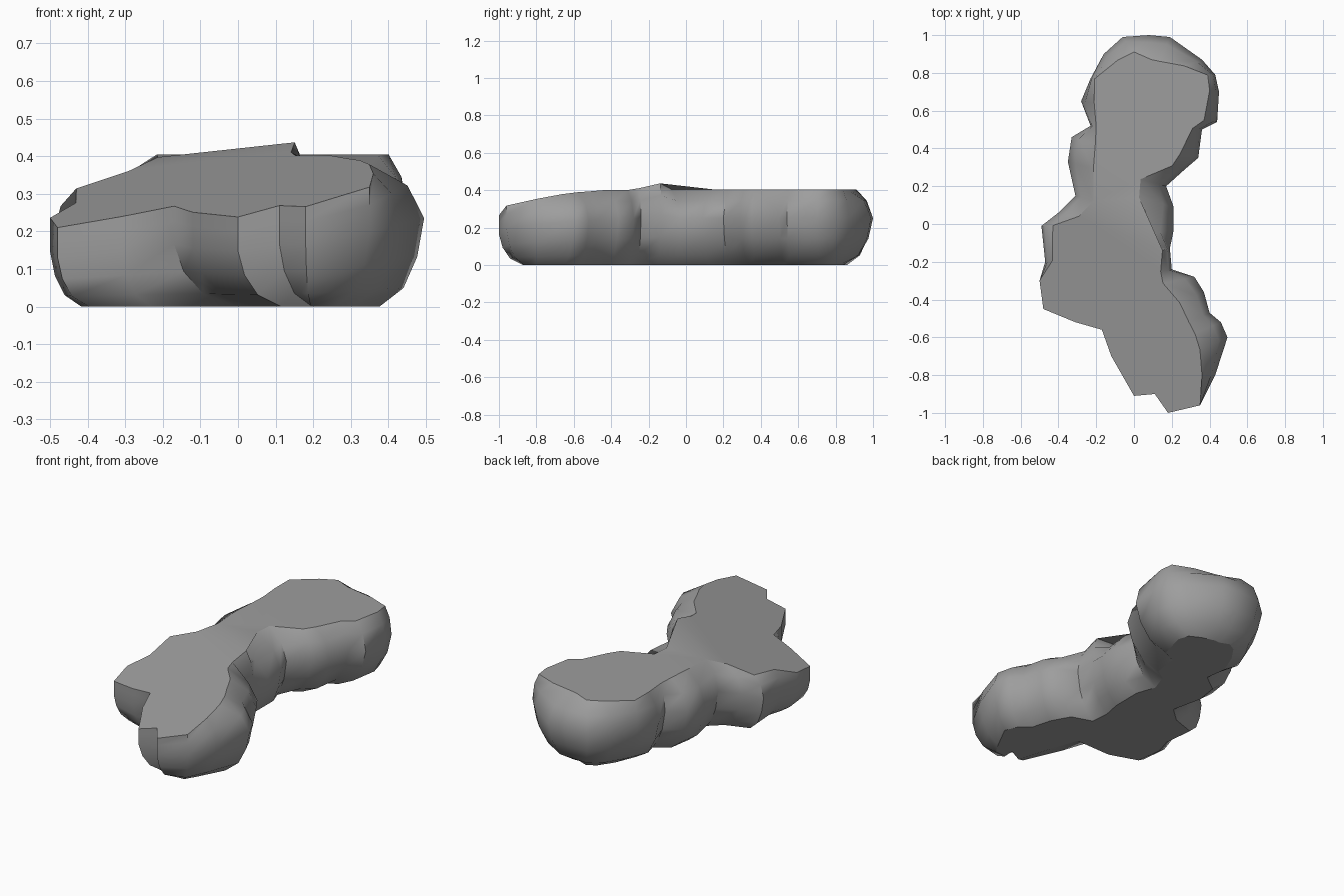
import bpy, bmesh, math
from mathutils import Vector
from mathutils.geometry import intersect_point_line

if "Cube" in bpy.data.objects:
    bpy.data.objects.remove(bpy.data.objects["Cube"])

# Plan outline, counter-clockwise from the front tip: x, y, inset of the top rim
OUTLINE = [
    (.18, -1, 0), (.35, -.96, 0), (.43, -.8, .07), (.495, -.6, .16),
    (.46, -.52, .15), (.4, -.47, .12), (.37, -.36, .14), (.32, -.28, .17),
    (.2, -.24, .06), (.19, -.13, .04), (.21, -.03, .24), (.21, .09, .19),
    (.17, .2, .14), (.27, .29, .07), (.34, .35, .1), (.36, .5, .05),
    (.44, .54, .07), (.45, .7, .05), (.43, .79, .04), (.36, .87, .1),
    (.19, .99, .14), (.08, 1, .13), (-.06, .99, .1), (-.16, .9, .08),
    (-.23, .77, .02), (-.28, .65, .07), (-.23, .52, .03), (-.33, .46, .13),
    (-.35, .33, .14), (-.31, .15, .1), (-.4, .06, .11), (-.49, -.01, .06),
    (-.47, -.2, .04), (-.5, -.3, 0), (-.48, -.45, 0), (-.31, -.52, 0),
    (-.17, -.56, 0), (-.12, -.7, 0), (0, -.91, 0), (.11, -.9, 0),
]

# Centre line that all insets lean towards
SPINE = [Vector(p) for p in ((.2, -.8), (.02, -.4), (-.06, 0), (.05, .4), (.1, .78))]

# Wall profile: fraction of height, fixed inset, share of the top inset
PROFILE = [(0, .13, 0), (.13, .06, 0), (.35, .02, 0), (.62, 0, 0),
           (.85, 0, .3), (1, 0, 1)]


def spine_point(p):
    best = None
    for a, b in zip(SPINE, SPINE[1:]):
        q, t = intersect_point_line(p, a, b)
        q = a.lerp(b, min(max(t, 0), 1))
        if best is None or (q - p).length < (best - p).length:
            best = q
    return best


def top_height(p):
    # front half is a tilted plane, back half is level
    z = .4265 + .257 * p.x + .207 * p.y
    return z if p.y < 0 else min(z, .405)


def undercut(p):
    # deeper below at the back end, right side and front notch; steep front left
    if p.y > .6:
        return 1.25
    if p.x > .26 and p.y > .2:
        return 1.5
    if -.2 < p.x < -.1 and p.y < -.5:
        return 1.4
    return .65 if p.x < 0 and -.6 < p.y < 0 else 1


bm = bmesh.new()
rings = [[] for _ in PROFILE]
for x, y, d in OUTLINE:
    p = Vector((x, y))
    inward = (spine_point(p) - p).normalized()
    height = top_height(p + inward * d)
    for ring, (f, fixed, share) in zip(rings, PROFILE):
        q = p + inward * (fixed * undercut(p) + share * d)
        ring.append(bm.verts.new((q.x, q.y, f * height)))

# Walls
n = len(OUTLINE)
for lo, hi in zip(rings, rings[1:]):
    for i in range(n):
        j = (i + 1) % n
        bm.faces.new((lo[i], lo[j], hi[j], hi[i]))

# Flat top and underside
caps = [bm.faces.new(rings[-1]), bm.faces.new(rings[0][::-1])]
bmesh.ops.triangulate(bm, faces=caps)

# Dark grey stone
stone = bpy.data.materials.new("stone")
stone.diffuse_color = (.34, .34, .34, 1)
stone.use_nodes = True
stone.node_tree.nodes["Principled BSDF"].inputs["Base Color"].default_value = stone.diffuse_color

mesh = bpy.data.meshes.new("rock_ledge")
bm.to_mesh(mesh)
bm.free()
mesh.materials.append(stone)
rock = bpy.data.objects.new("rock_ledge", mesh)
bpy.context.collection.objects.link(rock)
bpy.context.view_layer.objects.active = rock
rock.select_set(True)
bpy.ops.object.shade_smooth_by_angle(angle=math.radians(55))

# Crisp rim along the edge of the top and the underside
levels = len(PROFILE)
for e in mesh.edges:
    a, b = e.vertices
    same_ring = a % levels == b % levels and a % levels in (0, levels - 1)
    if same_ring and abs(a - b) // levels in (1, n - 1):
        e.use_edge_sharp = True
